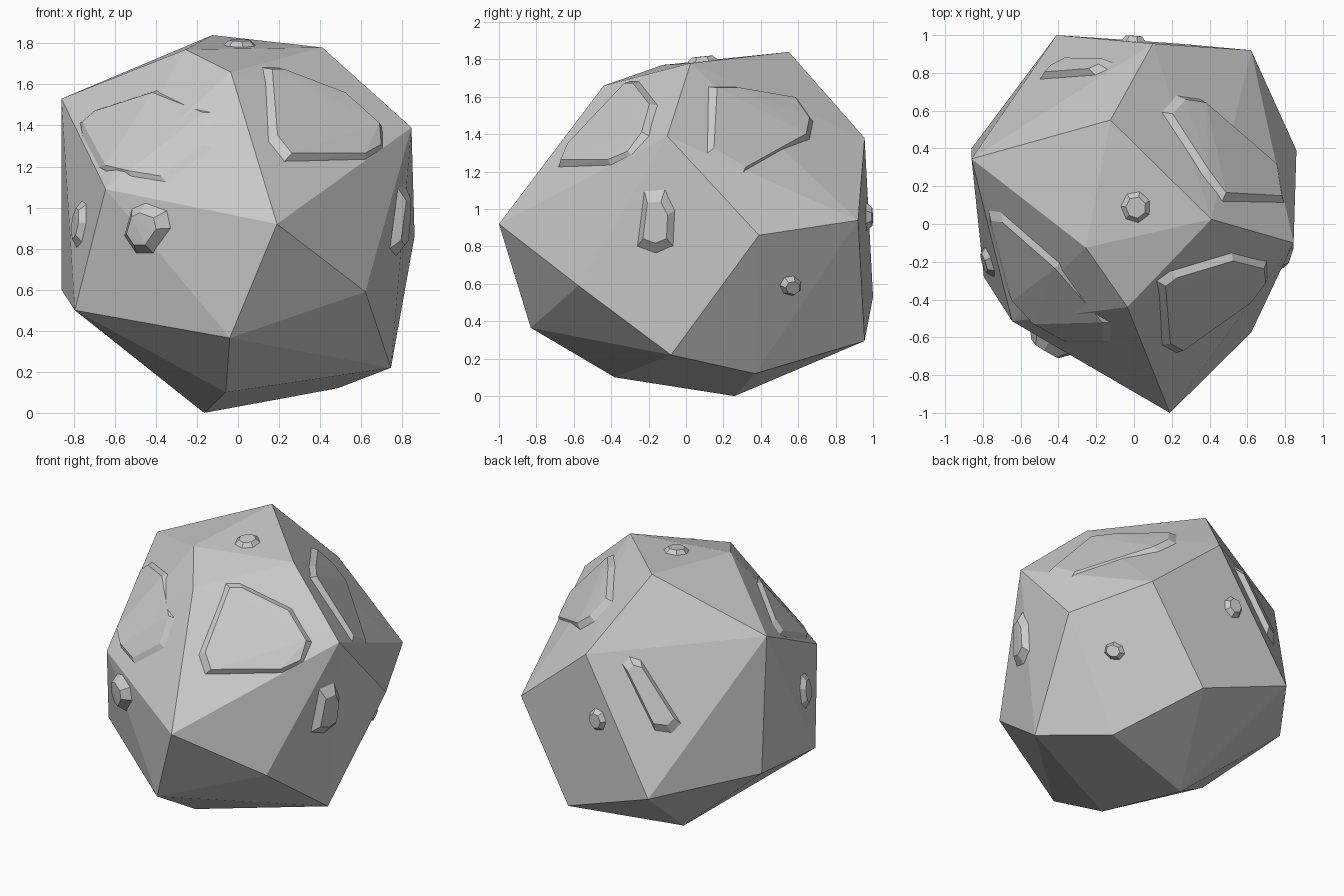
import bpy, bmesh
from math import cos, sin, pi
from mathutils import Vector
from mathutils.bvhtree import BVHTree

if "Cube" in bpy.data.objects:
    bpy.data.objects.remove(bpy.data.objects["Cube"])


def hull(name, points):
    bm = bmesh.new()
    for p in points:
        bm.verts.new(p)
    res = bmesh.ops.convex_hull(bm, input=bm.verts[:])
    loose = [v for v in bm.verts if not v.link_faces]
    bmesh.ops.delete(bm, geom=loose, context='VERTS')
    bmesh.ops.dissolve_limit(bm, angle_limit=0.02, verts=bm.verts[:], edges=bm.edges[:])
    bmesh.ops.recalc_face_normals(bm, faces=bm.faces[:])
    mesh = bpy.data.meshes.new(name)
    bm.to_mesh(mesh)
    tree = BVHTree.FromBMesh(bm)
    bm.free()
    ob = bpy.data.objects.new(name, mesh)
    bpy.context.collection.objects.link(ob)
    return tree


# Main faceted boulder, corners listed from the top down
rock = hull("boulder", [
    (-.125, .55, 1.84), (.41, .025, 1.78), (-.255, -.125, 1.77), (-.035, -.44, 1.66),
    (-.86, .345, 1.53), (.845, -.1, 1.39), (.1, .955, 1.38), (-.645, -.515, 1.09),
    (.62, .92, .94), (.19, -1, .92), (.86, .39, .86), (-.86, .4, .6),
    (.62, -.575, .59), (-.41, 1, .53), (-.795, -.28, .5), (-.04, -.83, .365),
    (.234, .955, .295), (.745, -.08, .22), (.485, .37, .12), (-.06, -.38, .1),
    (-.165, .26, 0)])

# Ways to project a 2D outline onto the boulder
VIEWS = {
    "front": (lambda a, b: (a, -5, b), (0, 1, 0)),
    "back": (lambda a, b: (a, 5, b), (0, -1, 0)),
    "right": (lambda a, b: (5, a, b), (-1, 0, 0)),
    "left": (lambda a, b: (-5, a, b), (1, 0, 0)),
    "top": (lambda a, b: (a, b, 5), (0, 0, -1)),
}


def bump(name, view, outline, height, shrink=0.2):
    """Chipped raised patch: outline on the surface plus a smaller raised cap."""
    place, direction = VIEWS[view]
    hits = []
    for a, b in outline:
        loc, normal, _, _ = rock.ray_cast(Vector(place(a, b)), Vector(direction))
        if loc:
            hits.append((loc, normal))
    centre = sum((h[0] for h in hits), Vector()) / len(hits)
    up = sum((h[1] for h in hits), Vector()).normalized()
    base = [loc - n * 0.01 for loc, n in hits]
    cap = [loc.lerp(centre, shrink) + up * height for loc, n in hits]
    hull(name, base + cap)


def ring(a, b, ra, rb, n=7):
    return [(a + ra * cos(2 * pi * i / n + .4), b + rb * sin(2 * pi * i / n + .4)) for i in range(n)]


# Large slabs
bump("front_right_slab", "front",
     [(.11, 1.69), (.18, 1.69), (.52, 1.56), (.71, 1.39), (.72, 1.27), (.63, 1.22), (.22, 1.22), (.14, 1.32)],
     .035, .13)
bump("front_left_slab", "top",
     [(-.78, .09), (-.71, .08), (-.39, -.2), (-.1, -.53), (-.1, -.64), (-.34, -.64), (-.52, -.54),
      (-.65, -.4), (-.77, -.1)], .03, .13)
bump("right_slab", "right",
     [(.11, 1.66), (.25, 1.66), (.6, 1.6), (.69, 1.47), (.67, 1.37), (.29, 1.16), (.09, 1.28)], .035, .15)

# Ridge on the back
bump("back_ridge", "back",
     [(-.1, 1.34), (-.13, 1.39), (-.2, 1.37), (-.51, .98), (-.47, .92), (-.37, .93)], .035, .25)

# Small knobs
bump("front_knob", "front",
     [(-.56, .86), (-.5, .77), (-.41, .77), (-.32, .9), (-.34, .99), (-.45, 1.03), (-.52, 1.0)], .055, .4)
bump("right_knob", "right",
     [(-.23, 1.11), (-.11, 1.12), (-.05, 1.0), (-.06, .79), (-.16, .75), (-.27, .79)], .04, .4)
bump("left_knob", "left", ring(-.2, .92, .09, .13), .03, .4)
bump("top_knob", "top", ring(.01, .09, .09, .095), .025, .4)
bump("side_knob", "right", ring(.56, .59, .065, .06), .03, .4)
bump("back_knob", "back", ring(0, .96, .075, .085), .03, .4)
